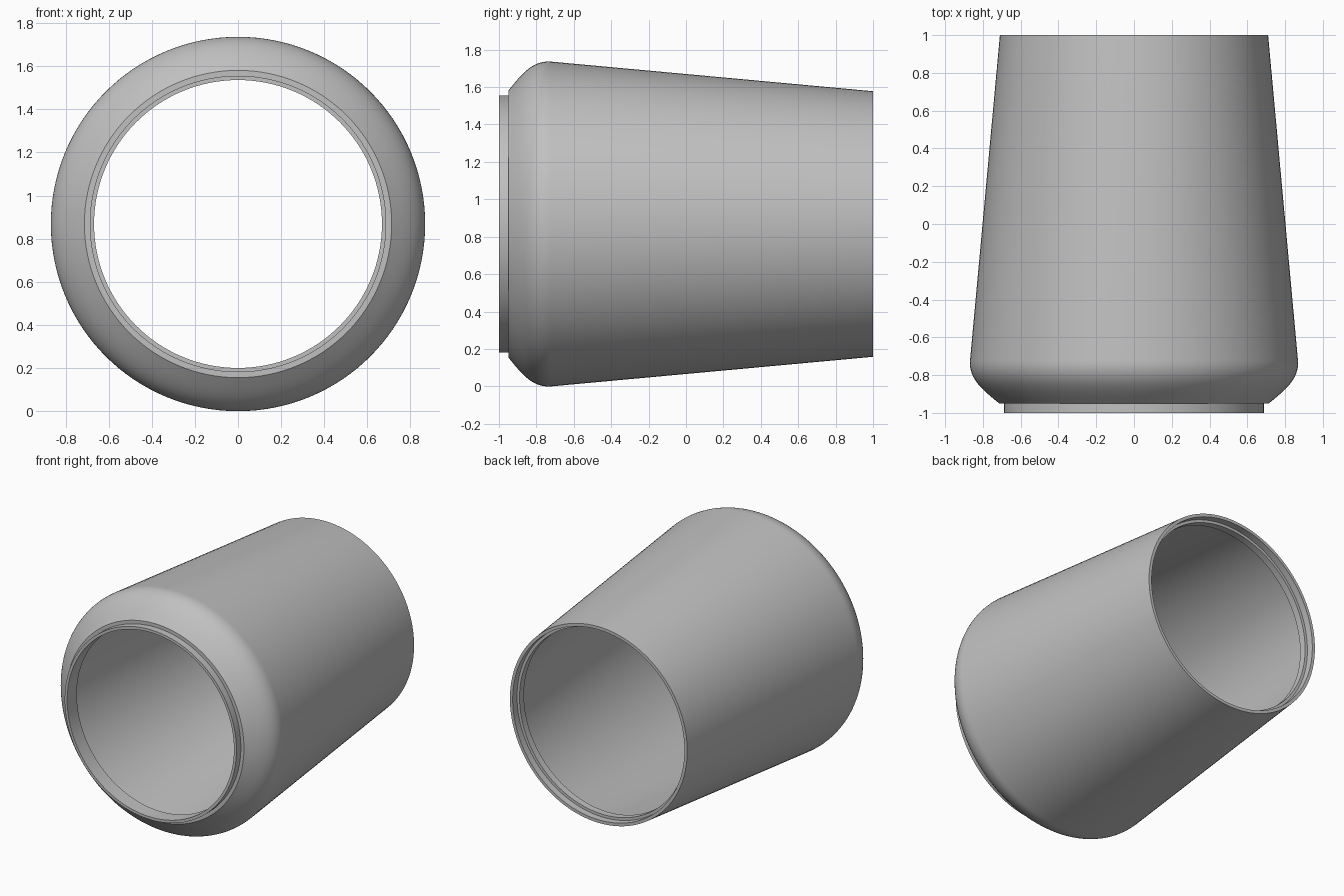
import bpy, bmesh, math
from mathutils import Vector
from mathutils.geometry import interpolate_bezier

if "Cube" in bpy.data.objects:
    bpy.data.objects.remove(bpy.data.objects["Cube"])

SEGMENTS = 128
AXIS_HEIGHT = 0.868

grey = bpy.data.materials.new("plain_grey")
grey.use_nodes = True
colour = (0.53, 0.53, 0.53, 1)
grey.diffuse_color = colour
grey.node_tree.nodes["Principled BSDF"].inputs["Base Color"].default_value = colour


def shoulder(*points):
    """Rounded profile section from four (y, radius) control points."""
    curve = interpolate_bezier(*[Vector((y, r, 0)) for y, r in points], 16)
    return [(p.x, p.y) for p in curve]


def revolve(name, profile):
    """Spin a closed (y, radius) profile around the y axis."""
    bm = bmesh.new()
    rings = []
    for i in range(SEGMENTS):
        a = math.tau * i / SEGMENTS
        rings.append([bm.verts.new((r * math.cos(a), y, r * math.sin(a) + AXIS_HEIGHT))
                      for y, r in profile])
    n = len(profile)
    for i, ring in enumerate(rings):
        after = rings[(i + 1) % SEGMENTS]
        for j in range(n):
            k = (j + 1) % n
            bm.faces.new((ring[j], ring[k], after[k], after[j]))
    bmesh.ops.recalc_face_normals(bm, faces=bm.faces)
    mesh = bpy.data.meshes.new(name)
    bm.to_mesh(mesh)
    bm.free()
    mesh.materials.append(grey)
    obj = bpy.data.objects.new(name, mesh)
    bpy.context.collection.objects.link(obj)
    bpy.ops.object.select_all(action="DESELECT")
    obj.select_set(True)
    bpy.context.view_layer.objects.active = obj
    bpy.ops.object.shade_smooth_by_angle(angle=math.radians(30))


# Tapered hollow shell with a rounded front shoulder
outer = shoulder((-0.95, 0.713), (-0.88, 0.80), (-0.82, 0.877), (-0.72, 0.868))
inner = shoulder((-0.72, 0.843), (-0.81, 0.852), (-0.865, 0.78), (-0.935, 0.69))
# Front spigot, shell outside, rear socket and lip, shell inside
profile = ([(-1, 0.668), (-1, 0.688), (-0.95, 0.688)] + outer
           + [(1, 0.71), (1, 0.688), (0.95, 0.688), (0.95, 0.668), (0.9, 0.668), (0.9, 0.694)]
           + inner + [(-0.89, 0.69), (-0.89, 0.668)])
revolve("tapered_sleeve", profile)
